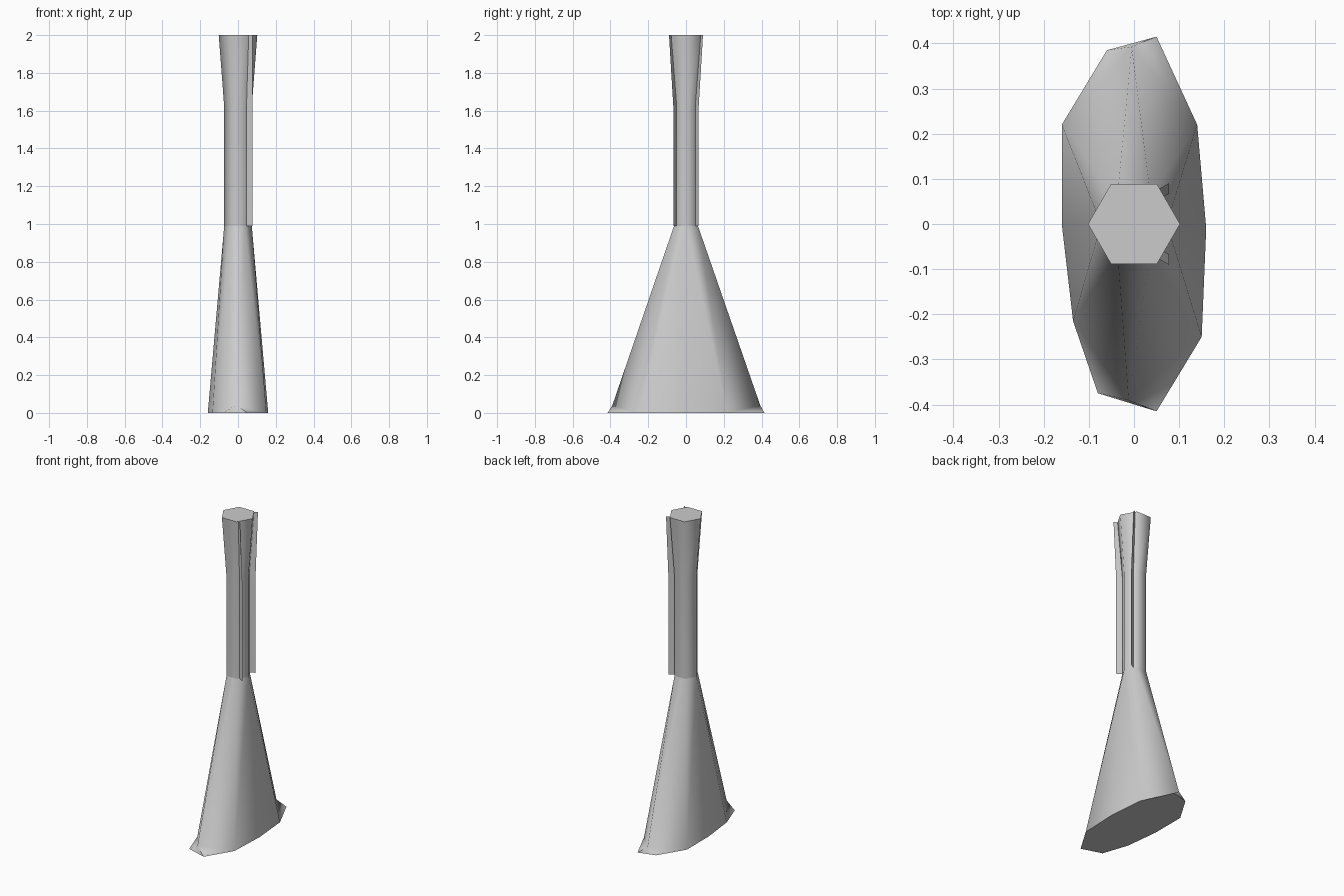
import bpy, bmesh, math
from mathutils import Vector

if "Cube" in bpy.data.objects:
    bpy.data.objects.remove(bpy.data.objects["Cube"], do_unlink=True)

steel = bpy.data.materials.new("plain_grey")
steel.use_nodes = True
GREY = (0.6, 0.6, 0.6, 1)
steel.diffuse_color = GREY
steel.node_tree.nodes["Principled BSDF"].inputs["Base Color"].default_value = GREY


def build(name, verts, faces, closed=True):
    bm = bmesh.new()
    vs = [bm.verts.new(v) for v in verts]
    for f in faces:
        bm.faces.new([vs[i] for i in f])
    if closed:
        bmesh.ops.recalc_face_normals(bm, faces=bm.faces)
    mesh = bpy.data.meshes.new(name)
    bm.to_mesh(mesh)
    bm.free()
    mesh.materials.append(steel)
    ob = bpy.data.objects.new(name, mesh)
    bpy.context.collection.objects.link(ob)
    bpy.ops.object.select_all(action='DESELECT')
    ob.select_set(True)
    bpy.context.view_layer.objects.active = ob
    bpy.ops.object.shade_smooth_by_angle(angle=math.radians(65))
    return ob


def hexagon(r, z):
    return [Vector((r * math.cos(i * math.pi / 3), r * math.sin(i * math.pi / 3), z))
            for i in range(6)]


NECK, FLARE, TOP = 0.99, 1.62, 2.0

# Six-sided handle, widening towards the top
rings = hexagon(0.073, NECK) + hexagon(0.073, FLARE) + hexagon(0.102, TOP)
sides = [(k + i, k + (i + 1) % 6, k + 6 + (i + 1) % 6, k + 6 + i)
         for k in (0, 6) for i in range(6)]
build("handle", rings, sides + [tuple(range(12, 18)), tuple(range(6))])

# Thin fins standing out from the two flanks on the left
for side, label in ((1, "back"), (-1, "front")):
    fin = []
    for z, inner, outer in ((NECK, (.045, .049), (.077, .067)),
                            (FLARE, (.045, .049), (.077, .067)),
                            (TOP, (.056, .078), (.077, .09))):
        fin += [(inner[0], side * inner[1], z), (outer[0], side * outer[1], z)]
    build(label + "_fin", fin, [(0, 1, 3, 2), (2, 3, 5, 4)], closed=False)

# Blade: neck hexagon spreading to a long foot with a lip at each end
foot = [(.16, -.01), (.14, .22), (.05, .415), (-.06, .385), (-.16, .22),
        (-.16, 0), (-.135, -.215), (-.08, -.375), (.05, -.415), (.15, -.25)]
blade = hexagon(0.073, NECK) + [(x, y, 0) for x, y in foot]
blade += [(-.005, .393, .04), (-.012, -.39, .04)]
faces = [tuple(range(6, 16)), tuple(range(6))]
faces += [(0, 6, 7), (0, 15, 6), (3, 10, 11), (3, 11, 12)]
# each end: two neck corners, ridge point, then the foot corners around it
for a, b, c, d, ridge, ring in ((1, 2, 0, 3, 16, (7, 8, 9, 10)),
                                (4, 5, 3, 0, 17, (12, 13, 14, 15))):
    faces += [(a, b, ridge), (c, ring[0], a), (a, ring[0], ridge),
              (d, b, ring[3]), (b, ridge, ring[3])]
    faces += [(ridge, ring[i], ring[i + 1]) for i in range(3)]
build("blade", blade, faces)
